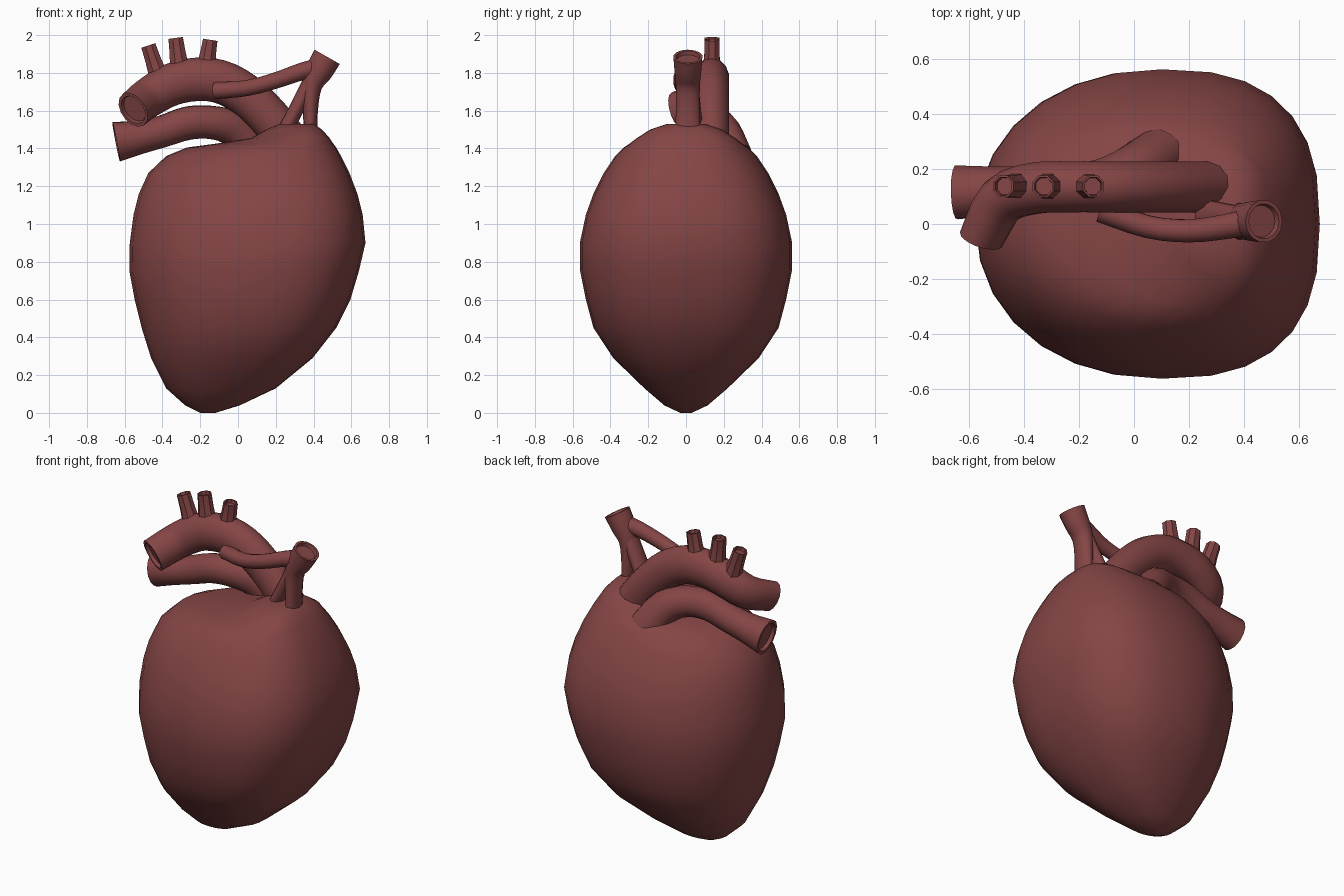
import bpy, bmesh, math
from mathutils import Vector, Quaternion

mat = bpy.data.materials.new("muscle red")
mat.diffuse_color = (0.235, 0.06, 0.06, 1)


def finish(bm, name, angle):
    bmesh.ops.recalc_face_normals(bm, faces=bm.faces)
    me = bpy.data.meshes.new(name)
    bm.to_mesh(me)
    bm.free()
    me.materials.append(mat)
    ob = bpy.data.objects.new(name, me)
    bpy.context.collection.objects.link(ob)
    bpy.ops.object.select_all(action='DESELECT')
    ob.select_set(True)
    bpy.context.view_layer.objects.active = ob
    bpy.ops.object.shade_smooth_by_angle(angle=math.radians(angle))


def loft(bm, rings):
    """Skin a list of point rings and close both ends."""
    vs = [[bm.verts.new(p) for p in r] for r in rings]
    n = len(vs[0])
    for a, b in zip(vs, vs[1:]):
        for i in range(n):
            bm.faces.new((a[i], a[(i + 1) % n], b[(i + 1) % n], b[i]))
    bm.faces.new(vs[0])
    bm.faces.new(vs[-1])


def catmull(p, k):
    """Smooth a list of tuples with k steps per span."""
    p = [Vector(q) for q in p]
    e = [p[0] * 2 - p[1]] + p + [p[-1] * 2 - p[-2]]
    out = []
    for i in range(1, len(e) - 2):
        a, b, c, d = e[i - 1:i + 3]
        for s in range(k):
            t = s / k
            out.append(0.5 * (2 * b + (c - a) * t + (2 * a - 5 * b + 4 * c - d) * t * t
                              + (3 * b - a - 3 * c + d) * t ** 3))
    return out + [p[-1]]


def vessel(name, pts, sides=14, steps=3):
    """Tube along (x, y, z, in-plane radius, sideways radius) with a recessed open end."""
    q = catmull(pts, steps)
    pos = [v.to_3d() if len(v) == 3 else Vector(v[:3]) for v in q]
    side, old, rings = Vector((0, 1, 0)), None, []
    for i, c in enumerate(pos):
        t = (pos[min(i + 1, len(pos) - 1)] - pos[max(i - 1, 0)]).normalized()
        if old:
            side = old.rotation_difference(t) @ side
        side = (side - t * side.dot(t)).normalized()
        old, up = t, t.cross(side)

        def ring(k, shift=0.0):
            return [c + t * shift + k * (side * q[i][4] * math.cos(a) + up * q[i][3] * math.sin(a))
                    for a in (2 * math.pi * (j + 0.5) / sides for j in range(sides))]
        rings.append(ring(1))
    rings += [ring(0.82), ring(0.75, -0.02)]
    bm = bmesh.new()
    loft(bm, rings)
    finish(bm, name, 40)


# heart body: height, left x, right x, half depth
levels = [
    (0.005, -0.20, -0.12, 0.03), (0.04, -0.28, 0.01, 0.115), (0.13, -0.38, 0.20, 0.22),
    (0.29, -0.46, 0.395, 0.385), (0.45, -0.51, 0.52, 0.49), (0.60, -0.547, 0.595, 0.53),
    (0.75, -0.575, 0.64, 0.56), (0.90, -0.573, 0.675, 0.562), (1.05, -0.553, 0.66, 0.53),
    (1.16, -0.525, 0.632, 0.49), (1.27, -0.475, 0.59, 0.435), (1.36, -0.38, 0.545, 0.375),
    (1.405, -0.27, 0.52, 0.33), (1.425, -0.12, 0.505, 0.30), (1.455, 0.07, 0.485, 0.26),
    (1.50, 0.15, 0.445, 0.19), (1.53, 0.22, 0.40, 0.10)]
rings = []
for z, x0, x1, d in levels:
    mid = x0 + (x1 - x0) * 0.54
    ring = []
    for j in range(28):
        a = 2 * math.pi * j / 28
        c, s = math.cos(a), math.sin(a)
        e = 2 / 2.6 if c > 0 else 2 / 2.1          # squarer on the right side
        x = math.copysign(abs(c) ** e, c) * ((x1 - mid) if c > 0 else (mid - x0))
        ring.append((mid + x, math.copysign(abs(s) ** e, s) * d, max(z, 0)))
    rings.append(ring)
rings[0] = [(x, y, 0) for x, y, z in rings[0]]
bm = bmesh.new()
loft(bm, rings)
finish(bm, "heart_body", 60)

# big arched artery
vessel("arch_artery", [
    (0.27, 0.135, 1.43, 0.11, 0.095), (0.16, 0.135, 1.57, 0.11, 0.095),
    (0.03, 0.135, 1.69, 0.113, 0.095), (-0.10, 0.135, 1.755, 0.115, 0.095),
    (-0.23, 0.135, 1.765, 0.115, 0.095), (-0.36, 0.13, 1.735, 0.112, 0.095),
    (-0.48, 0.085, 1.665, 0.105, 0.09), (-0.555, -0.055, 1.605, 0.10, 0.075)])

# lower artery behind the arch
vessel("lower_artery", [
    (0.09, 0.25, 1.36, 0.11, 0.10), (0.0, 0.20, 1.49, 0.10, 0.09),
    (-0.12, 0.15, 1.535, 0.09, 0.085), (-0.26, 0.13, 1.535, 0.09, 0.085),
    (-0.40, 0.125, 1.49, 0.085, 0.085), (-0.52, 0.12, 1.46, 0.09, 0.09),
    (-0.645, 0.115, 1.435, 0.108, 0.098)])

# three small branches on the arch
for i, (xa, za, xb, zb) in enumerate([(-0.42, 1.78, -0.475, 1.945),
                                      (-0.31, 1.83, -0.33, 1.985),
                                      (-0.17, 1.83, -0.147, 1.975)]):
    vessel("arch_branch_%d" % (i + 1), [
        (xa, 0.137, za, 0.055, 0.05),
        ((xa + xb) / 2, 0.137, (za + zb) / 2, 0.046, 0.043),
        (xb, 0.137, zb, 0.042, 0.043)], sides=8, steps=2)

# right trunk: flared top on two legs, with a long side branch
vessel("right_trunk", [
    (0.385, 0.01, 1.46, 0.035, 0.07), (0.383, 0.01, 1.60, 0.04, 0.065),
    (0.39, 0.01, 1.73, 0.055, 0.065), (0.43, 0.01, 1.81, 0.072, 0.072),
    (0.472, 0.01, 1.885, 0.077, 0.078)])
vessel("trunk_leg", [
    (0.23, 0.03, 1.46, 0.04, 0.065), (0.31, 0.02, 1.61, 0.04, 0.06),
    (0.385, 0.01, 1.76, 0.04, 0.055)])
vessel("trunk_side_branch", [
    (0.43, 0.01, 1.83, 0.05, 0.05), (0.33, -0.01, 1.805, 0.046, 0.046),
    (0.20, -0.025, 1.76, 0.043, 0.043), (0.05, -0.01, 1.72, 0.042, 0.042),
    (-0.12, 0.05, 1.705, 0.045, 0.045)])
